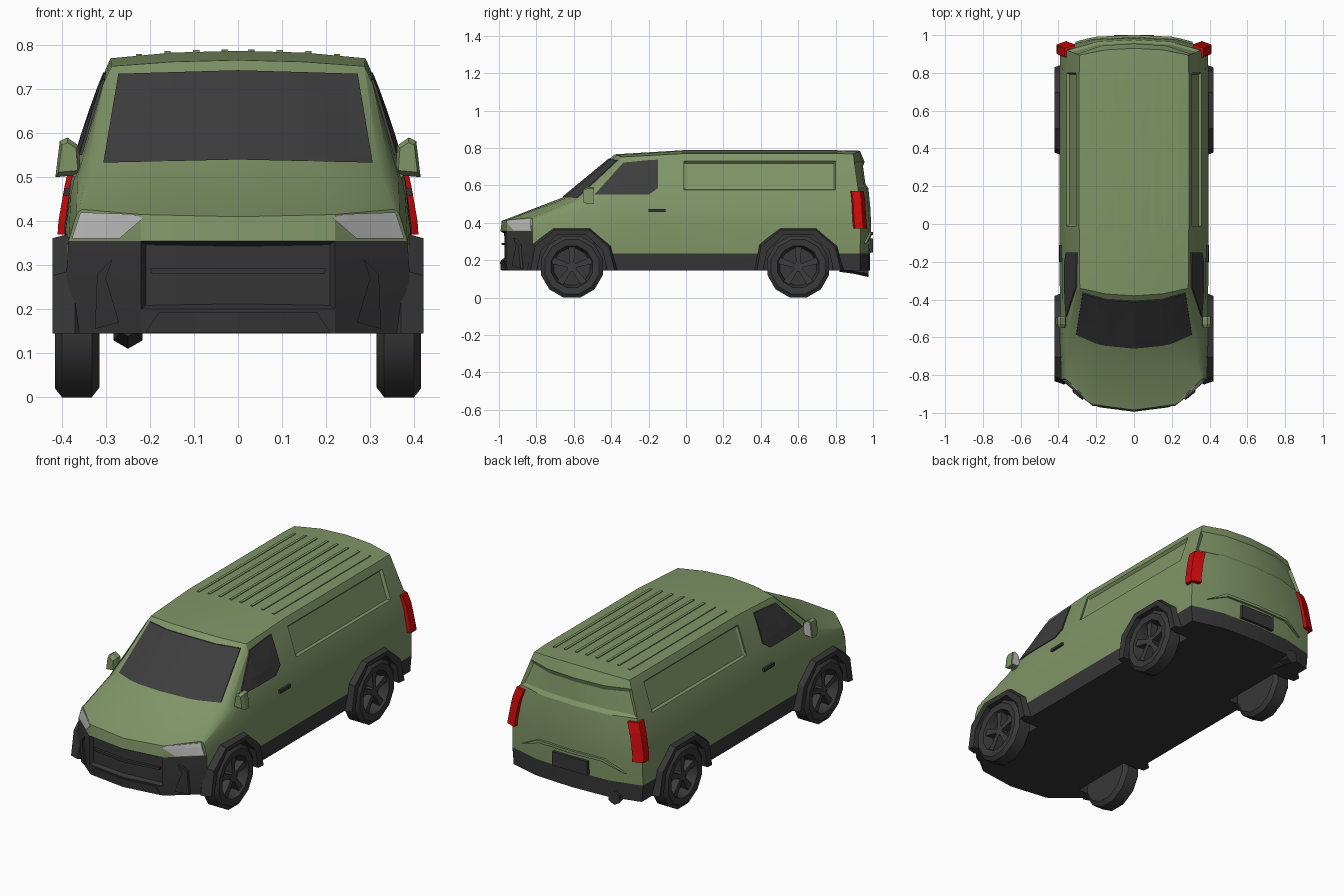
import bpy, bmesh, math
from mathutils import Vector
from mathutils.bvhtree import BVHTree

if "Cube" in bpy.data.objects:
    bpy.data.objects.remove(bpy.data.objects["Cube"])


def material(name, r, g, b):
    m = bpy.data.materials.new(name)
    m.diffuse_color = (r, g, b, 1)
    m.use_nodes = True
    m.node_tree.nodes["Principled BSDF"].inputs["Base Color"].default_value = m.diffuse_color
    return m


GREEN = material("green paint", 0.215, 0.30, 0.135)
TRIM = material("dark trim", 0.037, 0.037, 0.037)
GLASS = material("dark glass", 0.047, 0.047, 0.047)
TYRE = material("tyre rubber", 0.04, 0.04, 0.04)
RED = material("red lamp", 0.60, 0.003, 0.003)
LAMP = material("silver lamp", 0.52, 0.52, 0.52)


def make(name, bm, mats, mirror=True, smooth=None):
    bmesh.ops.recalc_face_normals(bm, faces=bm.faces)
    me = bpy.data.meshes.new(name)
    bm.to_mesh(me)
    bm.free()
    ob = bpy.data.objects.new(name, me)
    bpy.context.collection.objects.link(ob)
    for m in mats:
        me.materials.append(m)
    if mirror:
        ob.modifiers.new("Mirror", 'MIRROR').use_mirror_merge = False
    if smooth:
        bpy.ops.object.select_all(action='DESELECT')
        ob.select_set(True)
        bpy.context.view_layer.objects.active = ob
        bpy.ops.object.shade_smooth_by_angle(angle=math.radians(smooth))
    return ob


def loft(name, loops, mat, mirror=True, smooth=None):
    """Skin closed loops of equal length and cap both ends."""
    bm = bmesh.new()
    rings = [[bm.verts.new(p) for p in lp] for lp in loops]
    n = len(rings[0])
    for a, b in zip(rings, rings[1:]):
        for i in range(n):
            j = (i + 1) % n
            bm.faces.new((a[i], a[j], b[j], b[i]))
    bm.faces.new(rings[0])
    bm.faces.new(rings[-1])
    return make(name, bm, [mat], mirror, smooth)


def box(name, x, y, z, mat, mirror=True):
    loops = [[(x[0], v, z[0]), (x[1], v, z[0]), (x[1], v, z[1]), (x[0], v, z[1])] for v in y]
    return loft(name, loops, mat, mirror)


# body shell: rails from sill to roof centre, one list per station
def station(y, *upper):
    return [(0.385, y, 0.145), (0.393, y, 0.235)] + list(upper)


stations = [
    station(-.82, (.385, -.82, .355), (.372, -.82, .40), (.367, -.82, .415), (.362, -.82, .422),
            (.355, -.825, .427), (.22, -.955, .415), (0, -.985, .41)),
    station(-.58, (.392, -.58, .38), (.38, -.58, .46), (.365, -.58, .50), (.345, -.58, .515),
            (.32, -.585, .525), (.18, -.64, .533), (0, -.66, .535)),
    station(-.36, (.393, -.36, .39), (.38, -.36, .49), (.353, -.36, .59), (.305, -.35, .715),
            (.287, -.34, .752), (.15, -.37, .762), (0, -.38, .766)),
    station(-.01, (.394, -.01, .39), (.381, -.01, .49), (.358, -.01, .575), (.307, -.01, .73),
            (.29, -.01, .77), (.15, -.03, .783), (0, -.03, .787)),
    station(.80, (.394, .80, .39), (.381, .80, .49), (.358, .80, .575), (.307, .80, .73),
            (.29, .80, .77), (.15, .80, .783), (0, .80, .787)),
    station(.93, (.39, .935, .39), (.376, .93, .49), (.352, .92, .585), (.303, .90, .725),
            (.287, .895, .768), (.15, .922, .781), (0, .93, .785)),
]
bm = bmesh.new()
S = [[bm.verts.new(p) for p in st] for st in stations]
for a, b in zip(S, S[1:]):
    for i in range(8):
        bm.faces.new((a[i], b[i], b[i + 1], a[i + 1]))
# tailgate
F, A = S[-1], S[0]
rear = [[v, bm.verts.new((v.co.x * .55, v.co.y + .045, v.co.z)),
         bm.verts.new((0, v.co.y + .055, v.co.z))] for v in F[:6]] + [F[6:9]]
for a, b in zip(rear, rear[1:]):
    for i in range(2):
        bm.faces.new((a[i], a[i + 1], b[i + 1], b[i]))
# nose
front = [[A[k], bm.verts.new((.22, ym, z)), bm.verts.new((0, yc, z))]
         for k, (ym, yc, z) in enumerate([(-.955, -.985, .145), (-.962, -.99, .20), (-.962, -.992, .355)])]
for a, b in zip(front, front[1:]):
    for i in range(2):
        bm.faces.new((a[i], a[i + 1], b[i + 1], b[i]))
bm.faces.new((front[2][1], front[2][2], A[8], A[7]))
bm.faces.new([A[2], front[2][1], A[7], A[6], A[5], A[4], A[3]])
# floor
bm.faces.new([front[0][2], front[0][1]] + [s[0] for s in S] + [rear[0][1], rear[0][2]])
bmesh.ops.mirror(bm, geom=bm.verts[:] + bm.edges[:] + bm.faces[:], axis='X', merge_dist=.0005)
bmesh.ops.recalc_face_normals(bm, faces=bm.faces)


# pressed panels: sides, tailgate, grille mouth
def press(test, thickness, depth):
    bm.normal_update()
    fs = [f for f in bm.faces if test(f.calc_center_median(), f.normal)]
    bmesh.ops.inset_region(bm, faces=fs, thickness=thickness, depth=depth)


press(lambda c, n: abs(n.x) > .7 and .2 < c.y < .6 and .6 < c.z < .7, .012, -.015)
press(lambda c, n: n.y > .7 and .6 < c.z < .7, .022, -.012)
press(lambda c, n: n.y < -.7 and abs(c.x) < .2 and .22 < c.z < .35, .012, -.02)
for f in bm.faces:
    c = f.calc_center_median()
    f.material_index = int(c.z < .235 or (c.y < -.8 and c.z < .357))
bm.normal_update()
tree = BVHTree.FromBMesh(bm)
body = make("body", bm, [GREEN, TRIM], False)

# wheel wells cut from the body
bm = bmesh.new()
for sx in (-1, 1):
    for y in (-.61, .60):
        ends = [[bm.verts.new((sx * x, y + .195 * math.cos((k + .5) * math.pi / 4),
                               .16 + .195 * math.sin((k + .5) * math.pi / 4))) for k in range(8)]
                for x in (.29, .5)]
        bm.faces.new(ends[0])
        bm.faces.new(ends[1])
        for k in range(8):
            j = (k + 1) % 8
            bm.faces.new((ends[0][k], ends[0][j], ends[1][j], ends[1][k]))
for f in bm.faces:
    f.material_index = 1
cutter = make("well_cutter", bm, [GREEN, TRIM], False)
cutter.hide_render = True
mod = body.modifiers.new("Wells", 'BOOLEAN')
mod.operation, mod.solver, mod.object = 'DIFFERENCE', 'EXACT', cutter
bpy.ops.object.select_all(action='DESELECT')
body.select_set(True)
bpy.context.view_layer.objects.active = body
bpy.ops.object.modifier_apply(modifier=mod.name)
bpy.data.objects.remove(cutter)
bpy.ops.object.shade_smooth_by_angle(angle=math.radians(24))


# thin plates laid on the body, outlined in a side, front or rear view
def plate(name, view, outline, mat, off=.005):
    d = Vector({'side': (-1, 0, 0), 'front': (0, 1, 0), 'rear': (0, -1, 0)}[view])
    bm = bmesh.new()
    bm.faces.new([bm.verts.new((2, u, v) if view == 'side' else (u, -2 * d.y, v)) for u, v in outline])
    across = Vector((0, 1, 0)) if view == 'side' else Vector((1, 0, 0))
    for k in range(-20, 21):
        for no in (across, Vector((0, 0, 1))):
            bmesh.ops.bisect_plane(bm, geom=bm.verts[:] + bm.edges[:] + bm.faces[:],
                                   plane_co=no * k * .05, plane_no=no)
    for v in bm.verts:
        hit = tree.ray_cast(v.co, d)[0] or tree.find_nearest(v.co)[0]
        v.co = hit - d * off
    ext = bmesh.ops.extrude_face_region(bm, geom=bm.faces[:], use_keep_orig=True)
    for e in ext['geom']:
        if isinstance(e, bmesh.types.BMVert):
            e.co += d * (off + .004)
    return make(name, bm, [mat])


plate("windscreen", 'front', [(0, .54), (.306, .533), (.272, .735), (0, .743)], GLASS, .006)
plate("side_window", 'side', [(-.49, .55), (-.2, .55), (-.15, .585), (-.15, .738), (-.20, .735), (-.335, .722)], GLASS, .006)
plate("headlight", 'front', [(.215, .407), (.27, .36), (.378, .36), (.358, .42), (.24, .416)], LAMP)
plate("bumper_fin", 'front', [(.27, .17), (.325, .155), (.32, .28), (.285, .315), (.30, .27)], TRIM, .014)
plate("grille_bar", 'front', [(0, .28), (.195, .28), (.2, .292), (0, .292)], TRIM, .014)
plate("lower_intake", 'front', [(0, .147), (.21, .147), (.18, .192), (0, .192)], TRIM)
plate("tailgate_crease", 'rear', [(0, .335), (.19, .335), (.31, .29), (.2, .35), (0, .35)], GREEN, .012)
plate("door_handle", 'side', [(-.2, .458), (-.11, .458), (-.11, .474), (-.2, .474)], TRIM, .012)

# wheel arch flares
outer = [(-.24, .145), (-.215, .29), (-.10, .375), (.10, .375), (.215, .28), (.25, .145)]
inner = [(-.188, .145), (-.165, .25), (-.08, .335), (.08, .335), (.165, .25), (.188, .145)]
for label, yc in (("front", -.61), ("rear", .60)):
    loops = []
    for (oy, oz), (iy, iz) in zip(outer, inner):
        my, mz = oy * .65 + iy * .35, oz * .65 + iz * .35
        loops.append([(.37, yc + oy, oz), (.422, yc + my, mz), (.418, yc + iy, iz), (.32, yc + iy, iz)])
    loft(label + "_wheel_arch", loops, TRIM)

    # tyre and dished rim
    prof = [(.315, .09), (.315, .148), (.332, .171), (.40, .171), (.416, .15), (.412, .115), (.395, .108), (.36, .10), (.36, .02)]
    ring = [(math.cos((k + .5) * math.pi / 6), math.sin((k + .5) * math.pi / 6)) for k in range(12)]
    loft(label + "_tyre", [[(x, yc + r * c, .165 + r * s) for c, s in ring] for x, r in prof], TYRE, smooth=35)
    loft(label + "_hub", [[(x, yc + .026 * c, .165 + .026 * s) for c, s in ring] for x in (.355, .40)], GLASS)
    for k in range(5):
        t = math.pi / 2 + k * math.tau / 5
        c, s = math.cos(t), math.sin(t)
        sect = [(x, r, w) for r, w in ((.015, .012), (.11, .02)) for x in (.36, .40)]
        loops = [[(x, yc + r * c - q * w * s, .165 + r * s + q * w * c)
                  for x, q in ((.36, -1), (.40, -1), (.40, 1), (.36, 1))]
                 for r, w in ((.015, .010), (.11, .019))]
        loft(label + "_spoke", loops, GLASS)

# door mirrors
shape = [(.415, .50), (.405, .582), (.388, .59), (.362, .572), (.357, .505)]
mid = (.386, .545)


def mirror_loop(y, s):
    return [(mid[0] + (x - mid[0]) * s, y, mid[1] + (z - mid[1]) * s) for x, z in shape]


loft("door_mirror", [mirror_loop(-.55, .75), mirror_loop(-.53, 1), mirror_loop(-.495, 1)], GREEN)
loft("mirror_glass", [mirror_loop(-.496, .85), mirror_loop(-.491, .85)], LAMP)
box("mirror_arm", (.34, .375), (-.535, -.505), (.50, .525), GREEN)

# tail lights wrapping the rear corners
lamp = []
for z, xo, y in ((.37, .410, .93), (.40, .408, .925), (.48, .394, .92), (.52, .385, .918), (.57, .368, .91)):
    lamp.append([(xo - .02, y - .035, z), (xo, y - .025, z), (xo, y + .02, z), (xo - .055, y + .04, z), (xo - .06, y - .01, z)])
loft("tail_light", lamp, RED)

# roof ribs
for x in (.03, .095, .16, .225):
    h = .787 - .004 * x / .15 if x < .15 else .783 - .013 * (x - .15) / .14
    box("roof_rib", (x - .007, x + .007), (-.02, .81), (h - .01, h + .004), GREEN)

# number plate and exhaust
box("rear_plate", (-.105, .105), (.96, 1.0), (.24, .315), TRIM, False)
hexa = [(math.cos(k * math.pi / 3 + math.pi / 6), math.sin(k * math.pi / 3 + math.pi / 6)) for k in range(6)]
loft("exhaust", [[(-.25 + r * c, y, z + r * s) for c, s in hexa]
                 for y, z, r in ((.82, .16, .022), (.90, .153, .026), (.975, .148, .038))], TRIM, False)
